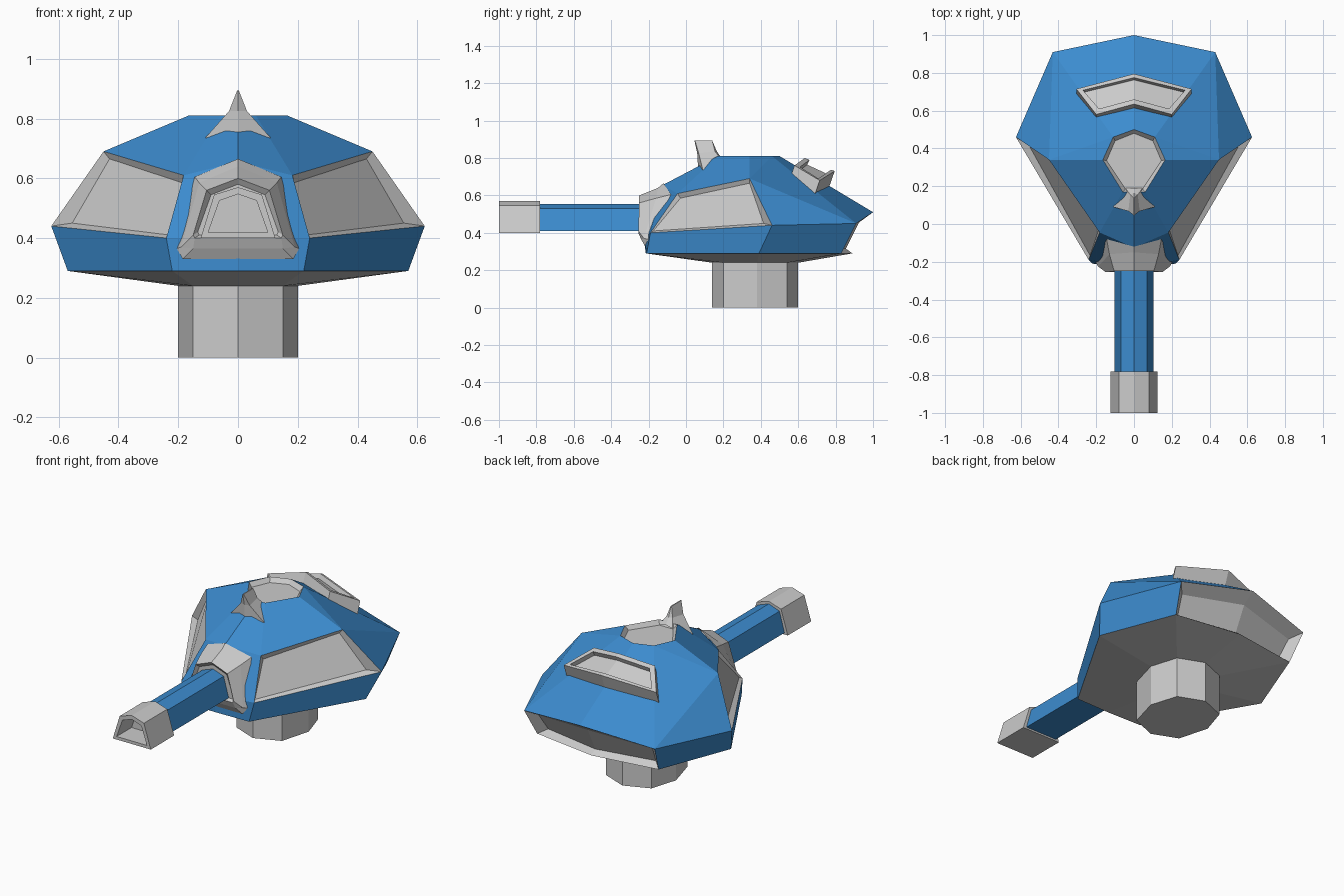
import bpy, bmesh
from mathutils import Vector

if "Cube" in bpy.data.objects:
    bpy.data.objects.remove(bpy.data.objects["Cube"])

blue = bpy.data.materials.new("blue_paint")
blue.diffuse_color = (0.045, 0.26, 0.62, 1)
blue.use_nodes = True
blue.node_tree.nodes["Principled BSDF"].inputs["Base Color"].default_value = blue.diffuse_color
CORE = Vector((0, 0.35, 0.4))


def finish(name, bm, mat=None):
    """Mirror the half mesh across x and make it an object."""
    dup = bmesh.ops.duplicate(bm, geom=bm.verts[:] + bm.edges[:] + bm.faces[:])["geom"]
    for g in dup:
        if isinstance(g, bmesh.types.BMVert):
            g.co.x *= -1
    bmesh.ops.reverse_faces(bm, faces=[g for g in dup if isinstance(g, bmesh.types.BMFace)])
    bmesh.ops.remove_doubles(bm, verts=bm.verts, dist=0.0005)
    me = bpy.data.meshes.new(name)
    bm.to_mesh(me)
    bm.free()
    if mat:
        me.materials.append(mat)
    ob = bpy.data.objects.new(name, me)
    bpy.context.collection.objects.link(ob)
    return ob


def loft(name, rings, mat=None, closed=False, back_cap=False):
    """Skin half rings (x >= 0), cap the last one facing away from the core."""
    bm = bmesh.new()
    vs = [[bm.verts.new(p) for p in r] for r in rings]
    n = len(rings[0])
    for a, b in zip(vs, vs[1:]):
        for i in range(n if closed else n - 1):
            j = (i + 1) % n
            bm.faces.new((a[i], a[j], b[j], b[i]))
    cap = bm.faces.new(vs[-1])
    if back_cap:
        bm.faces.new(vs[0][::-1])
    bm.normal_update()
    if cap.normal.dot(cap.calc_center_median() - CORE) < 0:
        bmesh.ops.reverse_faces(bm, faces=bm.faces[:])
    return finish(name, bm, mat)


def shift(ring, y, z):
    return [(p[0], p[1] + y, p[2] + z) for p in ring]


# Corner points of the hull, right half
P = dict(
    R0=(0, .5, .81), R1=(.11, .46, .81), R2=(.165, .34, .81), R3=(.06, .17, .81), R4=(0, .17, .81),
    S=(.45, .34, .69), F=(.182, -.045, .61), C=(0, -.125, .655),
    B=(0, 1, .51), BC=(.43, .91, .45), W=(.625, .46, .44), WF=(.24, -.19, .40), FC=(0, -.23, .40),
    LB=(0, .89, .29), LBC=(.4, .83, .29), LW=(.57, .39, .29), LF=(.22, -.21, .29), LC=(0, -.215, .29))
pick = lambda names: [P[k] for k in names.split()]

# Blue armoured hull, open where the grey panels sit
bm = bmesh.new()
V = {k: bm.verts.new(p) for k, p in P.items()}
for f in ("R0 R1 BC B", "R1 R2 S", "R1 S BC", "S W BC", "R2 R3 F S", "R3 R4 C F",
          "W BC LBC LW", "WF W LW LF", "FC WF LF LC", "C F WF FC"):
    face = bm.faces.new([V[k] for k in f.split()])
    face.normal_update()
    if face.normal.dot(face.calc_center_median() - CORE) < 0:
        face.normal_flip()
finish("hull", bm, blue)

# Underside and octagonal pedestal
post = [(0, .6, .24), (.15, .54, .24), (.2, .38, .24), (.15, .2, .24), (0, .14, .24)]
loft("pedestal", [pick("LB LBC LW LF LC"), post, shift(post, 0, -.24)])

# Recessed side panels
loft("side_panels", [pick("S W WF F"),
     [(.43, .34, .665), (.555, .415, .45), (.228, -.175, .41), (.187, -.03, .585)]], closed=True)

# Recessed rear panel
loft("rear_panel", [pick("B BC LBC LB"),
     [(0, .925, .455), (.375, .85, .415), (.355, .79, .315), (0, .855, .315)]])

# Sunken roof hatch
loft("roof_hatch", [pick("R0 R1 R2 R3 R4"),
     [(0, .48, .785), (.1, .44, .785), (.145, .335, .785), (.045, .185, .785), (0, .185, .785)]])

# Raised vent frame on the rear slope
vent = [(0, .635, .80), (.2, .58, .76), (.305, .715, .68), (0, .795, .73)]
lip = [(0, .66, .79), (.185, .61, .752), (.27, .708, .69), (0, .775, .737)]
loft("rear_vent", [shift(vent, -.035, -.1), vent, lip, shift(lip, -.012, -.026)])

# Gun mantlet on the nose
loft("mantlet", [
    [(0, -.12, .665), (.145, -.08, .605), (.205, -.2, .365), (.185, -.22, .33), (0, -.22, .33)],
    [(0, -.15, .64), (.13, -.16, .585), (.19, -.225, .37), (.15, -.24, .365), (0, -.24, .365)],
    [(0, -.25, .60), (.105, -.25, .56), (.15, -.255, .41), (.145, -.255, .40), (0, -.255, .40)],
    [(0, -.235, .58), (.09, -.235, .545), (.135, -.235, .42), (.13, -.235, .41), (0, -.235, .41)]])


# Barrel and hollow muzzle share one roof-shaped section
def section(y, w, w2, z0, z1, z2):
    return [(0, y, z0), (w, y, z0), (w2, y, z1), (0, y, z2)]


loft("barrel", [section(y, .103, .07, .41, .53, .555) for y in (-.22, -.79)], blue, back_cap=True)
outer, bore = (.125, .08, .40, .545, .57), (.1, .062, .418, .525, .547)
loft("muzzle", [section(-.78, *outer), section(-1, *outer),
                section(-1, *bore), section(-.86, *bore)], back_cap=True)

# Sight fin ahead of the hatch
loft("sight_fin", [
    [(0, .065, .74), (.11, .09, .735), (.045, .19, .79), (0, .19, .80)],
    [(0, .06, .825), (.03, .068, .825), (.02, .155, .835), (0, .165, .835)],
    [(0, .045, .893), (.003, .048, .893), (.003, .14, .893), (0, .14, .893)]])
